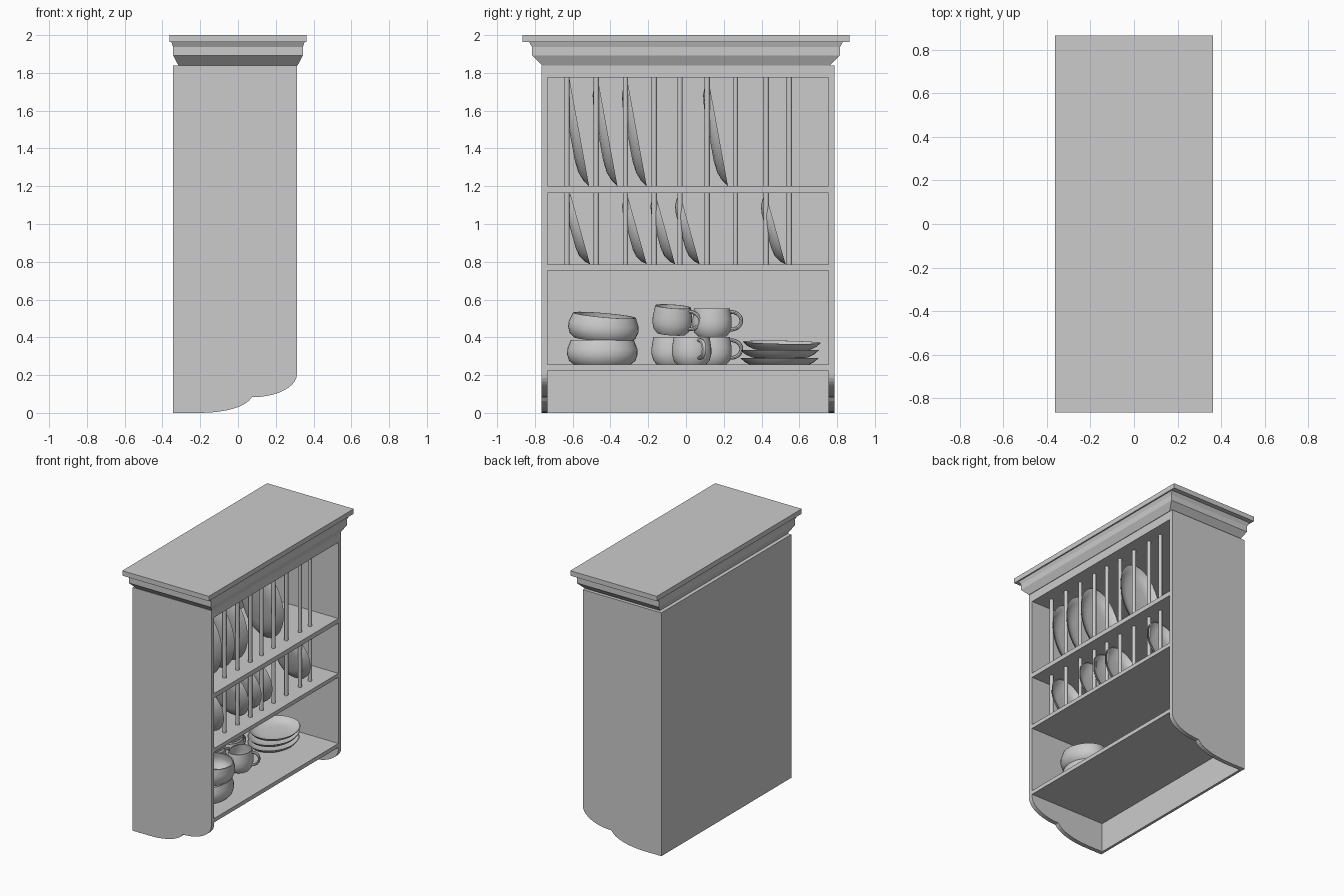
import bpy, bmesh, math
from mathutils import Matrix, Vector

old = bpy.data.objects.get("Cube")
if old:
    bpy.data.objects.remove(old, do_unlink=True)

grey = bpy.data.materials.new("plain_grey")
grey.use_nodes = True
colour = (0.6, 0.6, 0.6, 1)
grey.diffuse_color = colour
grey.node_tree.nodes["Principled BSDF"].inputs["Base Color"].default_value = colour


def finish(bm, name, matrix=None):
    bmesh.ops.recalc_face_normals(bm, faces=bm.faces)
    if matrix:
        bm.transform(matrix)
    mesh = bpy.data.meshes.new(name)
    bm.to_mesh(mesh)
    bm.free()
    mesh.materials.append(grey)
    obj = bpy.data.objects.new(name, mesh)
    bpy.context.collection.objects.link(obj)
    return obj


def smooth(obj, degrees=35):
    bpy.ops.object.select_all(action='DESELECT')
    obj.select_set(True)
    bpy.context.view_layer.objects.active = obj
    bpy.ops.object.shade_smooth_by_angle(angle=math.radians(degrees))


def box(name, x, y, z):
    bm = bmesh.new()
    bmesh.ops.create_cube(bm, size=1)
    for v in bm.verts:
        v.co = [(r[0] + r[1]) / 2 + c * (r[1] - r[0]) for r, c in zip((x, y, z), v.co)]
    return finish(bm, name)


def lathe(name, profile, matrix, sides=32):
    """Spin (radius, height) points round z, then place the result."""
    bm = bmesh.new()
    verts = [bm.verts.new((r, 0, z)) for r, z in profile]
    edges = [bm.edges.new(pair) for pair in zip(verts, verts[1:])]
    bmesh.ops.spin(bm, geom=verts + edges, cent=(0, 0, 0), axis=(0, 0, 1),
                   angle=math.tau, steps=sides)
    bmesh.ops.remove_doubles(bm, verts=bm.verts, dist=0.0005)
    obj = finish(bm, name, matrix)
    smooth(obj)
    return obj


def place(x, y, z, tilt_x=0, tilt_y=0):
    return (Matrix.Translation((x, y, z)) @ Matrix.Rotation(math.radians(tilt_x), 4, 'X')
            @ Matrix.Rotation(math.radians(tilt_y), 4, 'Y'))


# Carcass dimensions
BACK, INNER, FRONT = -0.345, -0.325, 0.312
RIGHT, LEFT = -0.765, 0.787
BOARD, BODY_TOP = 0.033, 1.84
SQUASH = 0.79  # crockery is narrower front to back

# Side panels with a scrolled lower edge
outline = [(INNER, BODY_TOP), (INNER, 0), (-0.2, 0)]
for i in range(1, 9):
    a = math.radians(80) * i / 8
    outline.append((-0.2 + 0.27 * math.sin(a) / math.sin(math.radians(80)), 0.08 * (1 - math.cos(a)) / 0.826))
for i in range(11):
    a = math.pi / 2 * i / 10
    outline.append((0.075 + (FRONT - 0.075) * math.sin(a), 0.205 - 0.122 * math.cos(a)))
outline.append((FRONT, BODY_TOP))


def side_panel(name, y):
    bm = bmesh.new()
    face = bm.faces.new([bm.verts.new((x, y, z)) for x, z in outline])
    ext = bmesh.ops.extrude_face_region(bm, geom=[face])["geom"]
    bmesh.ops.translate(bm, vec=(0, BOARD, 0),
                        verts=[g for g in ext if isinstance(g, bmesh.types.BMVert)])
    finish(bm, name)


side_panel("right_side_panel", RIGHT)
side_panel("left_side_panel", LEFT - BOARD)

# Back board, shelves and top rail
box("back_board", (BACK, INNER), (RIGHT, LEFT), (0, BODY_TOP))
for name, low, high in (("bottom_shelf", 0.225, 0.255), ("middle_shelf", 0.755, 0.785),
                        ("upper_shelf", 1.165, 1.2), ("top_board", 1.775, BODY_TOP)):
    box(name, (INNER, FRONT), (RIGHT + BOARD, LEFT - BOARD), (low, high))

# Stepped crown moulding: half depth, half width, height
bm = bmesh.new()
rings = []
for hx, hy, z in ((0.316, 0.762, 1.84), (0.343, 0.815, 1.893), (0.343, 0.815, 1.936),
                  (0.352, 0.83, 1.963), (0.362, 0.866, 1.963), (0.362, 0.866, 2)):
    rings.append([bm.verts.new((sx * hx, sy * hy, z))
                  for sx, sy in ((-1, -1), (1, -1), (1, 1), (-1, 1))])
for a, b in zip(rings, rings[1:]):
    for i in range(4):
        j = (i + 1) % 4
        bm.faces.new((a[i], a[j], b[j], b[i]))
bm.faces.new(rings[0])
bm.faces.new(rings[-1])
finish(bm, "crown_moulding")

# Rack rods in both plate rows
for row, low, high in (("lower", 0.785, 1.165), ("upper", 1.2, 1.775)):
    for y in (-0.63, -0.475, -0.32, -0.168, -0.032, 0.112, 0.262, 0.425, 0.547):
        lathe(row + "_rack_rod", [(0, 0), (0.014, 0), (0.014, high - low), (0, high - low)],
              place(0.22, y, low), 12)

# Dish shape, rim at height zero, unit radius
DISH = ((0, -1), (0.5, -1), (0.72, -0.85), (0.88, -0.5), (1, 0),
        (0.97, 0), (0.84, -0.4), (0.7, -0.65), (0.5, -0.75), (0, -0.75))


def dish(name, radius, depth, matrix, squash):
    lathe(name, [(r * radius, z * depth) for r, z in DISH],
          matrix @ Matrix.Diagonal((squash, 1, 1, 1)))


# Upright plates leaning in the rack
for row, low, high, x, wide, ys in (
        ("upper", 1.2, 1.77, 0.085, 0.175, (-0.565, -0.415, -0.26, 0.17)),
        ("lower", 0.787, 1.16, 0.125, 0.145, (-0.56, -0.26, -0.11, 0.02, 0.475))):
    lean = 0.052
    radius = math.hypot(lean, (high - low) / 2)
    turn = math.degrees(math.atan2((high - low) / 2, lean))
    for y in ys:
        dish(row + "_rack_plate", radius, 0.05,
             place(x, y, (low + high) / 2, -turn), wide / radius)

# Stacked plates
for i, (y, tilt) in enumerate(((0.495, 0), (0.497, 0), (0.507, -1))):
    dish("stacked_plate", 0.207, 0.045, place(-0.05, y, 0.29 + 0.042 * i, tilt, 3 * (i == 2)), SQUASH)

# Bowls
BOWL = ((0, 0), (0.15, 0), (0.175, 0.02), (0.187, 0.055), (0.185, 0.085), (0.167, 0.13),
        (0.158, 0.13), (0.174, 0.085), (0.17, 0.05), (0.14, 0.015), (0, 0.015))
for spot in (place(0.08, -0.443, 0.255), place(0.08, -0.443, 0.388, -5, 5)):
    lathe("bowl", BOWL, spot @ Matrix.Diagonal((SQUASH, 1, 1, 1)))

# Mugs with swept handles
MUG = ((0, 0), (0.075, 0), (0.094, 0.02), (0.104, 0.055), (0.104, 0.09), (0.095, 0.147),
       (0.088, 0.147), (0.096, 0.09), (0.094, 0.04), (0.07, 0.012), (0, 0.012))


def mug(x, y, z, turn, tilt_x=0, tilt_y=0):
    spot = place(x, y, z, tilt_x, tilt_y) @ Matrix.Diagonal((SQUASH, 1, 1, 1))
    lathe("mug", MUG, spot)
    spot = spot @ Matrix.Rotation(math.radians(turn), 4, 'Z')
    bm = bmesh.new()
    loops = []
    for i in range(13):
        a = math.radians(-100 + 200 * i / 12)
        out = Vector((math.cos(a), 0, math.sin(a)))
        mid = Vector((0.1, 0, 0.083)) + Vector((out.x * 0.055, 0, out.z * 0.047))
        loops.append([bm.verts.new(mid + out * 0.01 * math.cos(b) + Vector((0, 0.013 * math.sin(b), 0)))
                      for b in [math.tau * k / 8 for k in range(8)]])
    for p, q in zip(loops, loops[1:]):
        for k in range(8):
            n = (k + 1) % 8
            bm.faces.new((p[k], p[n], q[n], q[k]))
    bm.faces.new(loops[0])
    bm.faces.new(loops[-1])
    smooth(finish(bm, "mug_handle", spot))


mug(-0.15, -0.078, 0.255, 60)
mug(-0.15, 0.138, 0.255, 90)
mug(0.0, 0.03, 0.255, 25)
mug(-0.15, -0.078, 0.418, 70, -4, 8)
mug(-0.15, 0.138, 0.405, 90)
